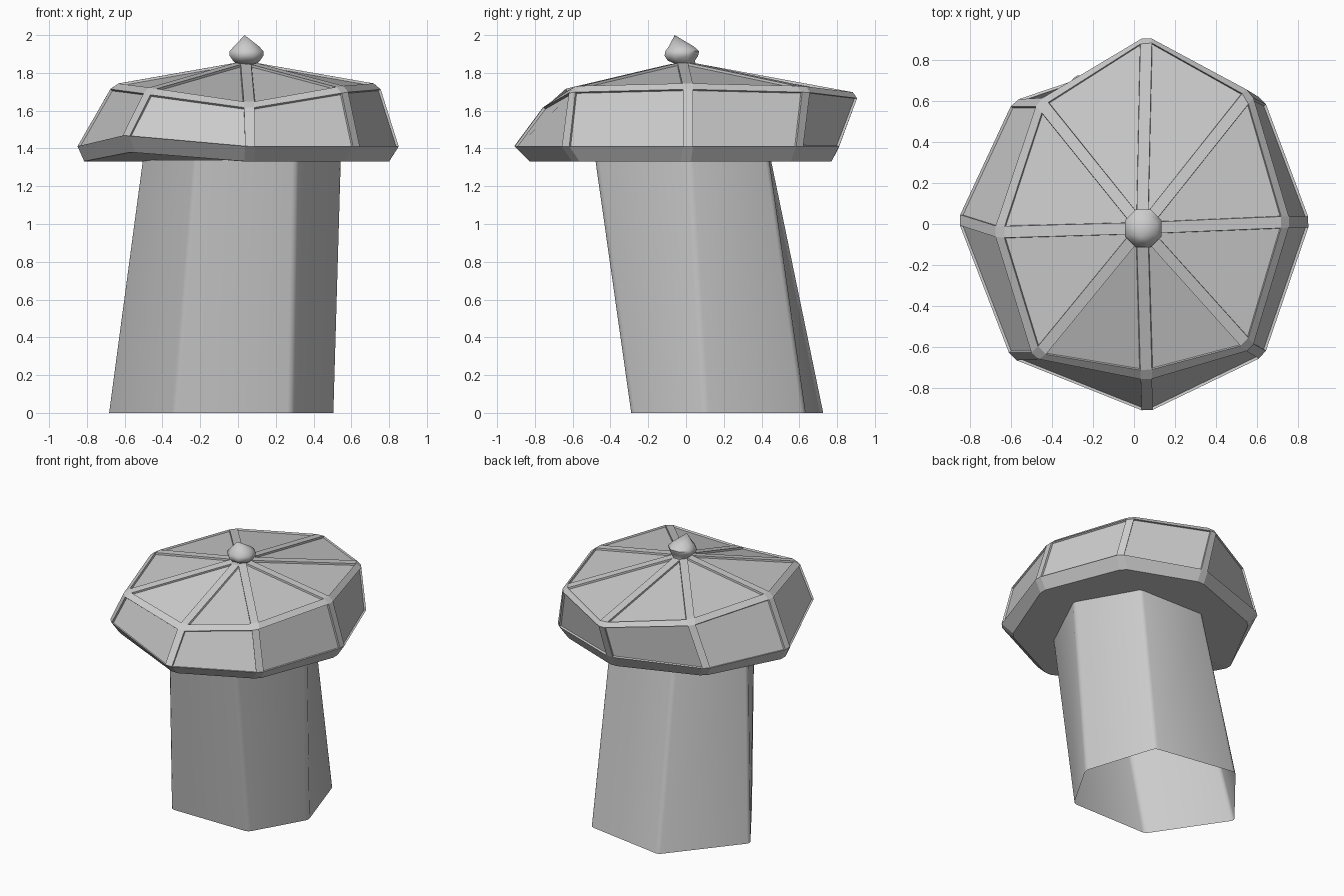
import bpy, bmesh, math

if "Cube" in bpy.data.objects:
    bpy.data.objects.remove(bpy.data.objects["Cube"])


def loft(bm, rings):
    """Skin a list of equally long closed rings; returns vertex rings."""
    vs = [[bm.verts.new(p) for p in r] for r in rings]
    for lo, hi in zip(vs, vs[1:]):
        n = len(lo)
        for i in range(n):
            j = (i + 1) % n
            bm.faces.new((lo[i], lo[j], hi[j], hi[i]))
    return vs


def fan(bm, ring, tip, up=True):
    """Close a ring with triangles running to a tip."""
    t = bm.verts.new(tip)
    n = len(ring)
    for i in range(n):
        a, b = ring[i], ring[(i + 1) % n]
        bm.faces.new((a, b, t) if up else (b, a, t))


def finish(bm, name, angle=None):
    me = bpy.data.meshes.new(name)
    bm.to_mesh(me)
    bm.free()
    ob = bpy.data.objects.new(name, me)
    bpy.context.collection.objects.link(ob)
    if angle:
        bpy.ops.object.select_all(action='DESELECT')
        ob.select_set(True)
        bpy.context.view_layer.objects.active = ob
        bpy.ops.object.shade_smooth_by_angle(angle=math.radians(angle))
    return ob


# leaning six-sided stem, open at both ends, corners softly bevelled
foot = [(-.34, -.29), (.285, -.29), (.51, .10), (.34, .63), (-.28, .73), (-.69, .23)]
neck = [(-.23, -.48), (.31, -.48), (.55, .02), (.31, .44), (-.22, .45), (-.51, 0)]
bm = bmesh.new()
loft(bm, [[(x, y, 0) for x, y in foot], [(x, y, 1.34) for x, y in neck]])
bmesh.ops.bevel(bm, geom=[e for e in bm.edges if not e.is_boundary],
                offset=.022, segments=2, profile=.5, affect='EDGES')
finish(bm, "stem", 35)

# uneven eight-sided cap: under-rim, widest ring, shoulder ring
# order: front, front right, right, back right, back, back left, left, front left
under = [(.06, -.84, 1.33), (.58, -.59, 1.33), (.81, 0, 1.33), (.58, .58, 1.33),
         (.06, .78, 1.33), (-.54, .56, 1.33), (-.825, .02, 1.33), (-.57, -.60, 1.38)]
wide = [(.065, -.92, 1.41), (.635, -.645, 1.41), (.86, .01, 1.41), (.635, .61, 1.41),
        (.06, .82, 1.41), (-.59, .60, 1.41), (-.86, .02, 1.41), (-.60, -.655, 1.47)]
shoulder = [(.06, -.745, 1.635), (.57, -.61, 1.725), (.755, .01, 1.74), (.57, .645, 1.725),
            (.06, .93, 1.69), (-.46, .60, 1.725), (-.67, -.04, 1.74), (-.48, -.655, 1.715)]
bm = bmesh.new()
rings = loft(bm, [under, wide, shoulder])
fan(bm, rings[0], (.02, 0, 1.33), up=False)
fan(bm, rings[2], (.04, -.02, 1.865))
keep = set(rings[0]) | set(rings[1])
ribs = []
for e in bm.edges:
    a, b = e.verts
    level = any(a in r and b in r for r in rings[:2])
    floor = max(a.co.z, b.co.z) < 1.4
    if not level and not floor:
        ribs.append(e)
bmesh.ops.bevel(bm, geom=ribs, offset=.028, segments=1, profile=.5, affect='EDGES')
# recessed panels between the ribs
panels = [f for f in bm.faces if f.calc_area() > .05 and f.calc_center_median().z > 1.48]
bmesh.ops.inset_individual(bm, faces=panels, thickness=.005, depth=-.013)
finish(bm, "cap")

# small faceted knob with an off-centre point
bm = bmesh.new()
profile = [(.055, 1.845, 0), (.078, 1.865, -.025), (.096, 1.89, -.025),
           (.097, 1.915, -.02), (.072, 1.94, -.025)]
knob = [[(.045 + r * math.cos((k + .5) * math.pi / 4),
          y + r * math.sin((k + .5) * math.pi / 4), z) for k in range(8)]
        for r, z, y in profile]
vs = loft(bm, knob)
fan(bm, vs[-1], (.035, -.06, 2.0))
finish(bm, "knob", 50)
